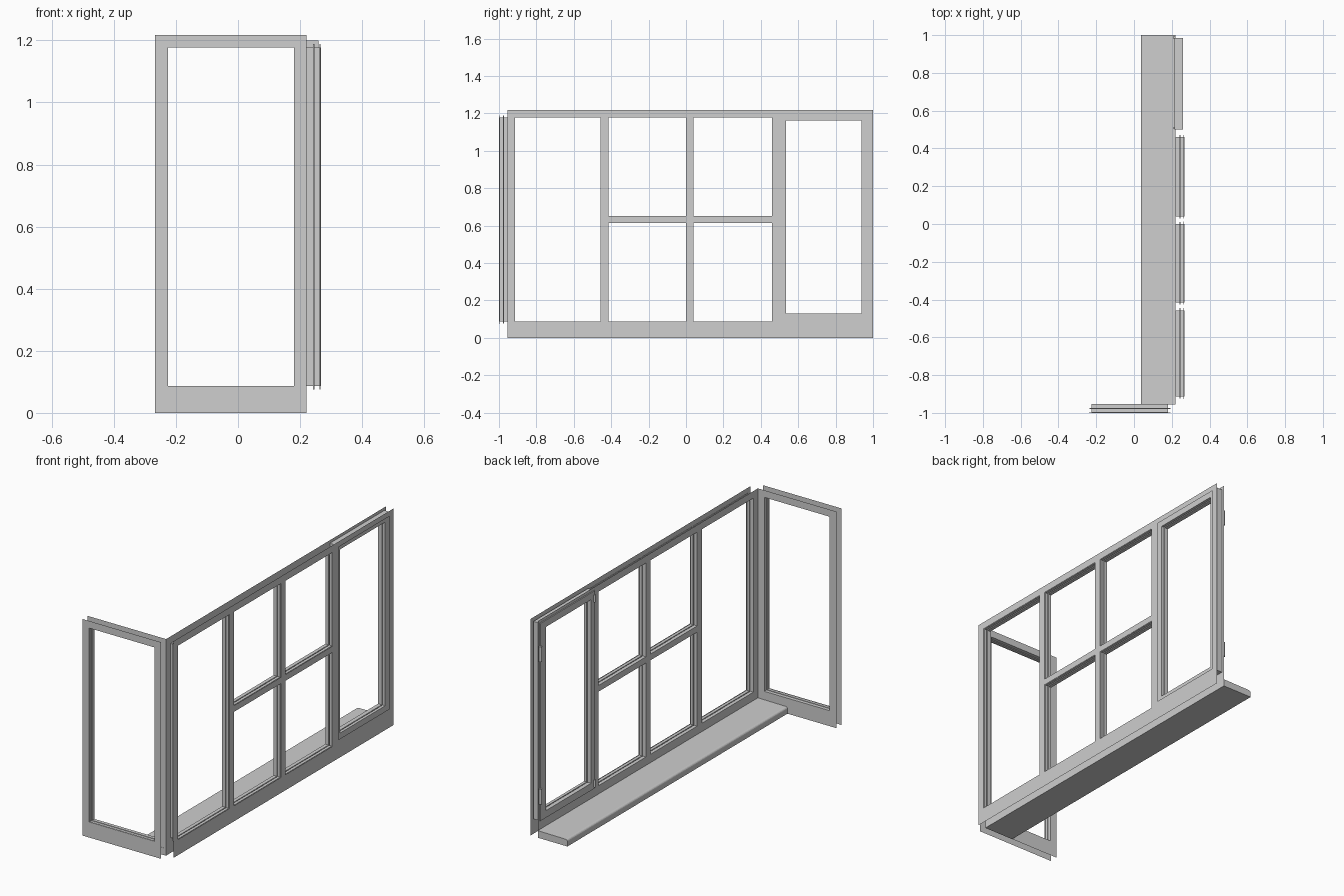
import bpy, bmesh, math
from mathutils import Vector

if "Cube" in bpy.data.objects:
    bpy.data.objects.remove(bpy.data.objects["Cube"])

XO = 0.267          # outer face of the long wall
DEPTH = 0.046       # distance between outer and inner frame skins

frame_mat = bpy.data.materials.new("frame_grey")
frame_mat.diffuse_color = (0.62, 0.62, 0.62, 1)
frame_mat.use_nodes = True
frame_mat.node_tree.nodes["Principled BSDF"].inputs["Base Color"].default_value = frame_mat.diffuse_color


# u runs along the wall, d is depth inward from the outer face
def side_map(u, d, z):
    return Vector((XO - d, u, z))


def front_map(u, d, z):
    return Vector((u, -1 + d, z))


def finish(bm, name):
    me = bpy.data.meshes.new(name)
    bm.to_mesh(me)
    bm.free()
    me.materials.append(frame_mat)
    ob = bpy.data.objects.new(name, me)
    bpy.context.collection.objects.link(ob)
    return ob


# flat sheet with rectangular holes (u0, u1, z0, z1)
def sheet(bm, P, rect, holes, d, inward):
    us = sorted({v for r in [rect] + holes for v in r[:2]})
    zs = sorted({v for r in [rect] + holes for v in r[2:]})
    for a, b in zip(us, us[1:]):
        for c, e in zip(zs, zs[1:]):
            mu, mz = (a + b) / 2, (c + e) / 2
            if any(h[0] < mu < h[1] and h[2] < mz < h[3] for h in holes):
                continue
            vs = [bm.verts.new(P(*p)) for p in ((a, d, c), (b, d, c), (b, d, e), (a, d, e))]
            if inward:
                vs.reverse()
            bm.faces.new(vs)
    bmesh.ops.remove_doubles(bm, verts=bm.verts, dist=1e-5)


# rectangular tube following a (depth, widening) profile
def tube(bm, P, r, profile, outside=False):
    rings = []
    for d, o in profile:
        a, b, c, e = r[0] - o, r[1] + o, r[2] - o, r[3] + o
        rings.append([bm.verts.new(P(*p)) for p in ((a, d, c), (b, d, c), (b, d, e), (a, d, e))])
    for p, q in zip(rings, rings[1:]):
        for i in range(4):
            j = (i + 1) % 4
            f = [p[i], p[j], q[j], q[i]]
            if outside:
                f.reverse()
            bm.faces.new(f)


# opening reveal with a lip and a glazing groove
REVEAL = [(0, 0), (0.002, 0), (0.002, 0.012), (0.005, 0.012), (0.005, 0), (0.021, 0),
          (0.021, 0.011), (0.026, 0.011), (0.026, 0), (DEPTH, 0)]


def reveals(name, P, holes):
    bm = bmesh.new()
    for h in holes:
        tube(bm, P, h, REVEAL)
    finish(bm, name)


def skin(name, P, rect, holes, d, inward):
    bm = bmesh.new()
    sheet(bm, P, rect, holes, d, inward)
    finish(bm, name)


# long wall: one tall light, four small lights, one casement
Z0, Z1 = 0.087, 1.177
lights = [(-0.914, -0.457, Z0, Z1)]
for u0, u1 in ((-0.415, 0.0), (0.04, 0.46)):
    lights += [(u0, u1, Z0, 0.615), (u0, u1, 0.65, Z1)]
side_rect = (-0.955, 1.0, 0.0, 1.217)
skin("side_outer_skin", side_map, side_rect, lights + [(0.51, 0.963, 0.105, 1.187)], 0, False)
skin("side_inner_skin", side_map, side_rect, lights + [(0.5, 0.985, 0.09, 1.2)], DEPTH, True)
reveals("side_reveals", side_map, lights)

# short front wall: a single tall light
front_rect = (-0.267, 0.221, 0.0, 1.217)
front_light = [(-0.225, 0.181, Z0, Z1)]
skin("front_outer_skin", front_map, front_rect, front_light, 0, False)
skin("front_inner_skin", front_map, front_rect, front_light, DEPTH, True)
reveals("front_reveals", front_map, front_light)

# casement sash set into the long wall
sash_out, sash_in = (0.5, 0.985, 0.09, 1.2), (0.535, 0.937, 0.13, 1.162)
D0, D1 = 0.008, DEPTH + 0.006
bm = bmesh.new()
sheet(bm, side_map, sash_out, [sash_in], D0, False)
sheet(bm, side_map, sash_out, [sash_in], D1, True)
tube(bm, side_map, sash_out, [(D0, 0), (D1, 0)], outside=True)
tube(bm, side_map, sash_in, [(D0, 0), (0.024, 0), (0.024, 0.011), (0.029, 0.011), (0.029, 0), (D1, 0)])
finish(bm, "casement_sash")


# hinges on the far edge, catches on the meeting edge
def pin(name, y, z, r, h):
    bpy.ops.mesh.primitive_cylinder_add(vertices=12, radius=r, depth=h, location=(0.213, y, z))
    ob = bpy.context.object
    ob.name = name
    ob.data.materials.append(frame_mat)
    bpy.ops.object.shade_smooth_by_angle()


for i, z in enumerate((0.23, 1.03)):
    pin(f"hinge_{i + 1}", 0.988, z, 0.008, 0.085)
for i, z in enumerate((0.12, 1.16)):
    pin(f"corner_pivot_{i + 1}", 0.508, z, 0.006, 0.04)

# window board with a rounded nose: profile in x, z swept along y
prof = [(0.221, 0.0), (0.221, 0.04)]
for k in range(5):
    a = math.radians(90 + 22.5 * k)
    prof.append((0.049 + 0.012 * math.cos(a), 0.026 + 0.012 * math.sin(a)))
prof.append((0.037, 0.0))
bm = bmesh.new()
face = bm.faces.new([bm.verts.new((x, -0.955, z)) for x, z in prof])
ext = bmesh.ops.extrude_face_region(bm, geom=[face], use_keep_orig=True)
bmesh.ops.translate(bm, vec=(0, 1.955, 0),
                    verts=[v for v in ext["geom"] if isinstance(v, bmesh.types.BMVert)])
bmesh.ops.recalc_face_normals(bm, faces=bm.faces)
finish(bm, "window_board")
